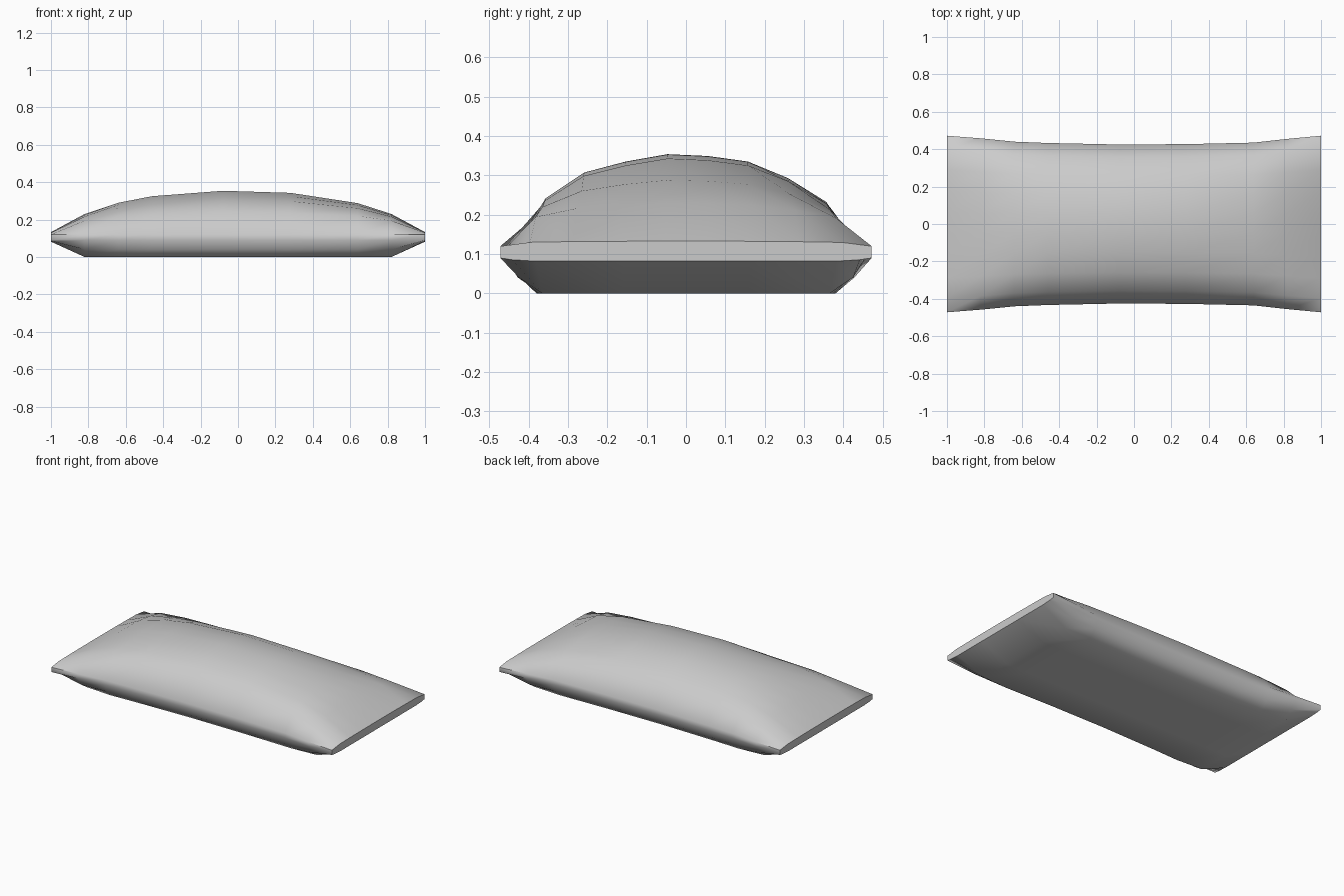
import bpy, bmesh

if "Cube" in bpy.data.objects:
    bpy.data.objects.remove(bpy.data.objects["Cube"])

# Lengthwise stations: x, half width, crown height, bottom z, roundness of the crown
stations = [
    (-1.0, 0.472, 0.133, 0.082, 0.4),
    (-0.82, 0.458, 0.230, 0.0, 0.6),
    (-0.64, 0.440, 0.290, 0.0, 0.8),
    (-0.46, 0.433, 0.325, 0.0, 0.95),
    (-0.08, 0.425, 0.354, 0.0, 1.0),
    (0.28, 0.427, 0.343, 0.0, 1.0),
    (0.64, 0.435, 0.288, 0.0, 0.8),
    (0.82, 0.455, 0.230, 0.0, 0.6),
    (1.0, 0.472, 0.133, 0.082, 0.4),
]
# Crown cross-section: fraction of half width, fraction of rise
crown = [(-0.84, 0.52), (-0.61, 0.80), (-0.36, 0.92), (-0.11, 1.0),
         (0.13, 0.98), (0.37, 0.92), (0.61, 0.74), (0.84, 0.48)]
SEAM_LOW, SEAM_HIGH = 0.09, 0.12


def section(x, w, top, bottom, power):
    """One closed loop around the bag, starting at the -y seam."""
    pts = [(x, -w, SEAM_HIGH)]
    pts += [(x, f * w, SEAM_HIGH + (top - SEAM_HIGH) * r ** power) for f, r in crown]
    pts += [(x, w, SEAM_HIGH), (x, w, SEAM_LOW)]
    flat = w - 0.06 if abs(x) < 0.8 else w - 0.09
    mid = SEAM_LOW + (bottom - SEAM_LOW) * 0.55
    side = w - 0.018 if abs(x) < 0.8 else w - 0.03
    pts += [(x, side, mid), (x, flat, bottom), (x, 0.16, bottom),
            (x, -0.16, bottom), (x, -flat, bottom), (x, -side, mid), (x, -w, SEAM_LOW)]
    return pts


# Stuffed bag: sections joined along the length, thin sewn ends closed
bm = bmesh.new()
rings = [[bm.verts.new(p) for p in section(*s)] for s in stations]
n = len(rings[0])
for a, b in zip(rings, rings[1:]):
    for i in range(n):
        j = (i + 1) % n
        bm.faces.new((a[i], a[j], b[j], b[i]))
bm.faces.new(rings[0])
bm.faces.new(rings[-1])
bmesh.ops.recalc_face_normals(bm, faces=bm.faces)

mesh = bpy.data.meshes.new("stuffed_bag")
bm.to_mesh(mesh)
bm.free()
bag = bpy.data.objects.new("stuffed_bag", mesh)
bpy.context.collection.objects.link(bag)

# Soft cloth shading, sharp at the sewn ends
bpy.context.view_layer.objects.active = bag
bag.select_set(True)
bpy.ops.object.shade_smooth_by_angle(angle=1.05)
